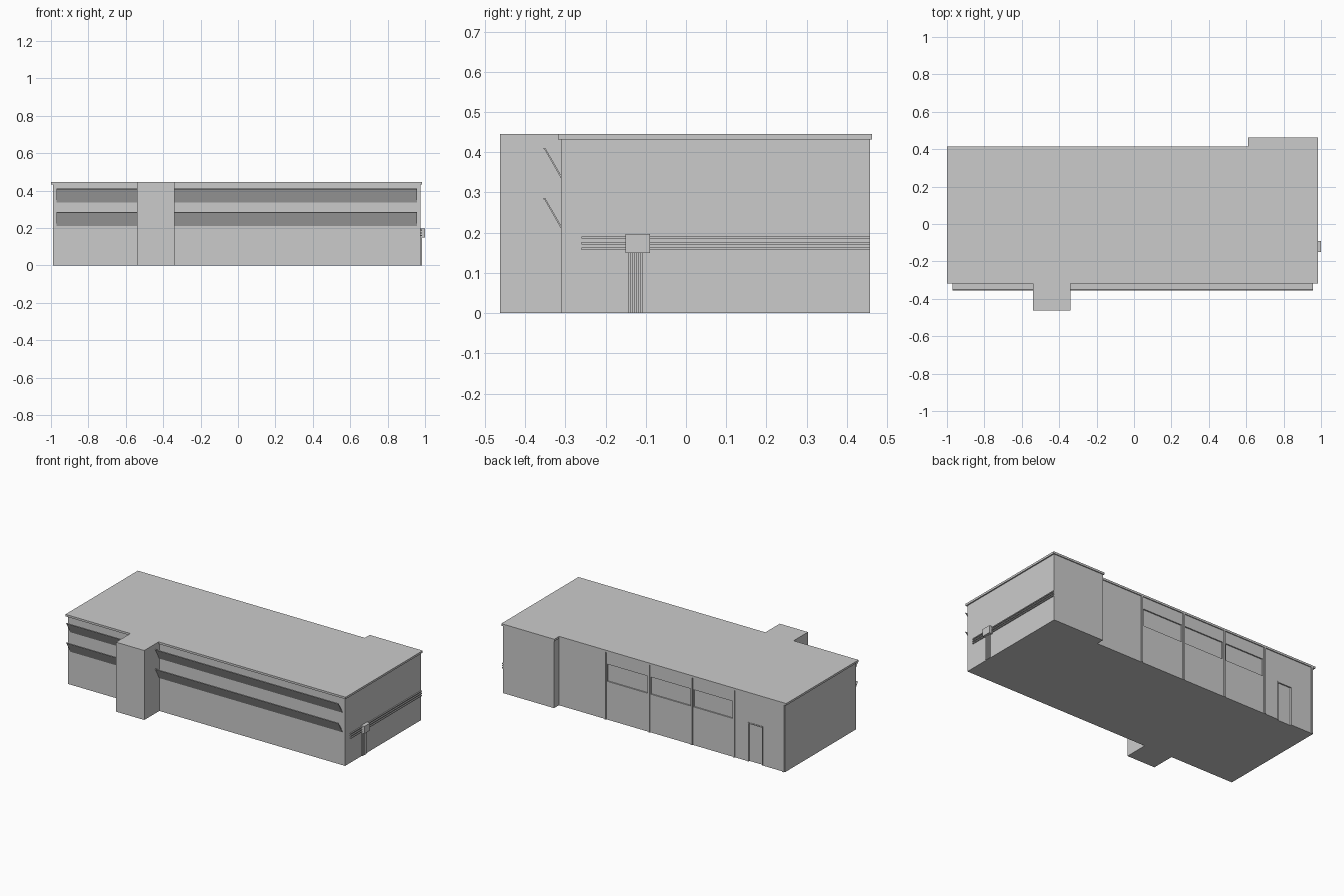
import bpy, bmesh
from mathutils import Vector

if "Cube" in bpy.data.objects:
    bpy.data.objects.remove(bpy.data.objects["Cube"])


def prism(name, pts, direction):
    """Extrude a planar outline along a direction."""
    bm = bmesh.new()
    face = bm.faces.new([bm.verts.new(p) for p in pts])
    ext = bmesh.ops.extrude_face_region(bm, geom=[face])
    verts = [g for g in ext["geom"] if isinstance(g, bmesh.types.BMVert)]
    bmesh.ops.translate(bm, verts=verts, vec=Vector(direction))
    bmesh.ops.recalc_face_normals(bm, faces=bm.faces)
    me = bpy.data.meshes.new(name)
    bm.to_mesh(me)
    bm.free()
    ob = bpy.data.objects.new(name, me)
    bpy.context.collection.objects.link(ob)
    return ob


def box(name, x0, x1, y0, y1, z0, z1):
    return prism(name, [(x0, y0, z0), (x1, y0, z0), (x1, y1, z0), (x0, y1, z0)],
                 (0, 0, z1 - z0))


def plan(name, x0, x1, front, back, wing_x, wing_y, z0, z1):
    """Building footprint with front stair tower and rear wing."""
    pts = [(x0, front), (-.54, front), (-.54, -.463), (-.34, -.463), (-.34, front),
           (x1, front), (x1, wing_y), (wing_x, wing_y), (wing_x, back), (x0, back)]
    return prism(name, [(x, y, z0) for x, y in pts], (0, 0, z1 - z0))


def cut(target, cutter):
    cutter.hide_render = True
    cutter.hide_set(True)
    m = target.modifiers.new("recess", 'BOOLEAN')
    m.operation = 'DIFFERENCE'
    m.object = cutter
    m.solver = 'EXACT'


# Walls and overhanging roof
walls = plan("walls", -.988, .977, -.311, .408, .615, .457, 0, .432)
plan("roof", -1.0, .985, -.318, .414, .609, .463, .432, .445)

# Recessed rear windows and door
bays = [.285, -.025, -.328, -.628, -.978]
for i in range(3):
    cut(walls, box("window_cutter", bays[i + 1] + .012, bays[i] - .012, .400, .45, .245, .355))
cut(walls, box("door_cutter", -.825, -.73, .400, .45, -.02, .245))

# Rear door frame
box("door_frame_top", -.83, -.725, .405, .411, .243, .25)
for x in (-.83, -.73):
    box("door_frame_side", x, x + .005, .405, .411, 0, .243)

# Thin rear pilasters
for x in bays:
    box("pilaster", x - .006, x + .006, .40, .414, 0, .432)

# Sloping front sunshades on both sides of the tower
for z in (.207, .332):
    for x0, x1 in ((-.97, -.54), (-.34, .957)):
        prism("sunshade", [(x0, -.309, z), (x0, -.352, z + .075), (x0, -.356, z + .077),
                           (x0, -.350, z + .079), (x0, -.309, z + .008)], (x1 - x0, 0, 0))

# Service pipes and junction box on the right wall
for z in (.157, .171, .185):
    box("horizontal_pipe", .976, .984, -.26, .457, z, z + .006)
for i in range(4):
    y = -.144 + i * .0105
    box("vertical_pipe", .976, .984, y, y + .006, 0, .151)
box("junction_box", .976, 1.0, -.15, -.09, .15, .197)
